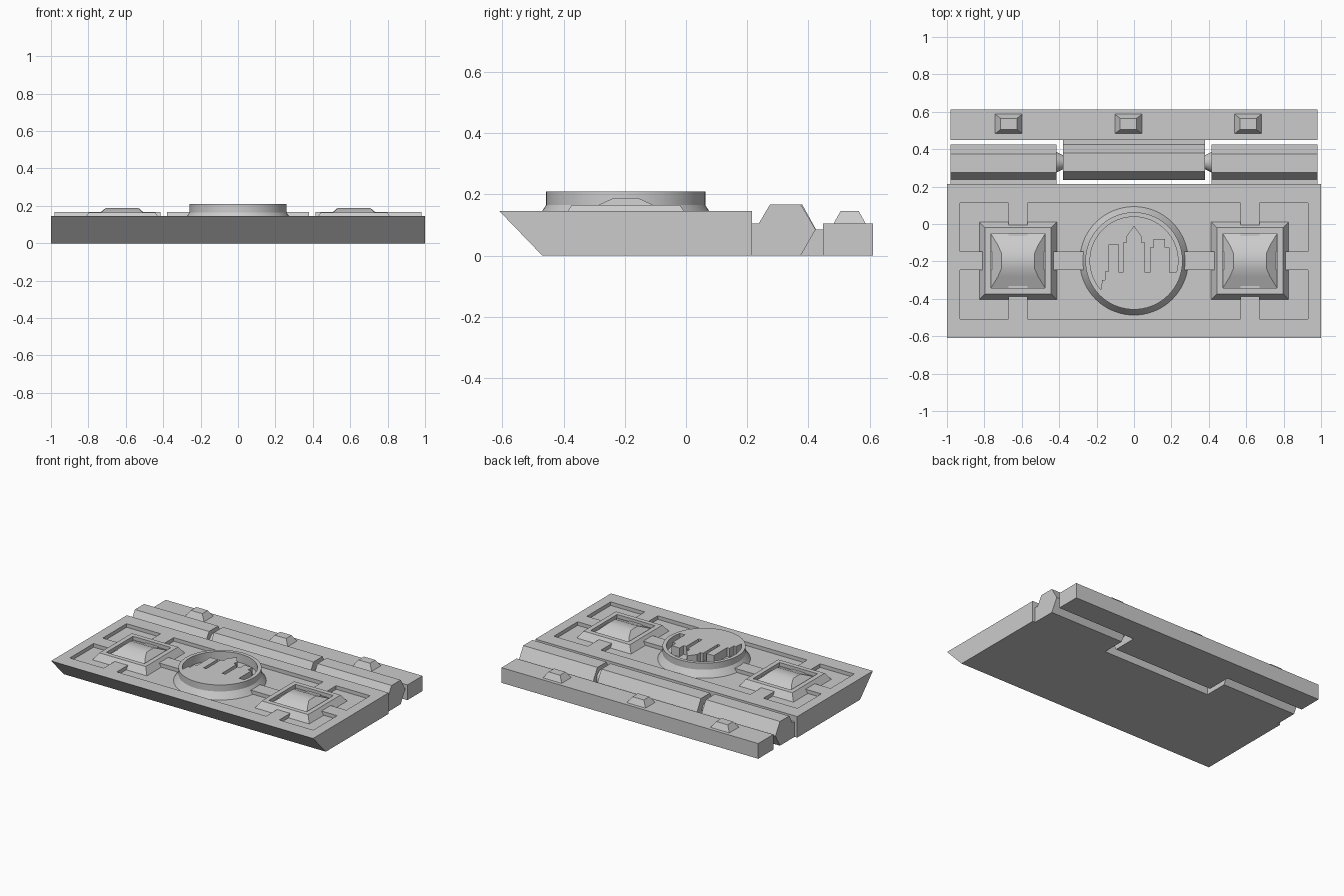
import bpy, bmesh, math
from math import cos, sin, radians

if "Cube" in bpy.data.objects:
    bpy.data.objects.remove(bpy.data.objects["Cube"])

grey = bpy.data.materials.new("plain_grey")
grey.use_nodes = True
COLOUR = (0.6, 0.6, 0.6, 1)
grey.diffuse_color = COLOUR
grey.node_tree.nodes["Principled BSDF"].inputs["Base Color"].default_value = COLOUR

CY = -0.197      # centre line of the plate
FLOOR = 0.12     # floor of the sunken panels
TOP = 0.145      # top of the plate


def finish(name, bm, smooth=False):
    bmesh.ops.recalc_face_normals(bm, faces=bm.faces)
    mesh = bpy.data.meshes.new(name)
    bm.to_mesh(mesh)
    bm.free()
    mesh.materials.append(grey)
    ob = bpy.data.objects.new(name, mesh)
    bpy.context.collection.objects.link(ob)
    if smooth:
        bpy.ops.object.select_all(action="DESELECT")
        ob.select_set(True)
        bpy.context.view_layer.objects.active = ob
        bpy.ops.object.shade_smooth_by_angle(angle=radians(35))
    return ob


def loft(name, rings, smooth=False, cap=True):
    """Skin a stack of closed rings and cap both ends."""
    bm = bmesh.new()
    loops = [[bm.verts.new(p) for p in ring] for ring in rings]
    for a, b in zip(loops, loops[1:]):
        for i in range(len(a)):
            j = (i + 1) % len(a)
            bm.faces.new((a[i], a[j], b[j], b[i]))
    if cap:
        bm.faces.new(loops[0])
        bm.faces.new(loops[-1])
    return finish(name, bm, smooth)


def rect(cx, cy, hx, hy, z):
    return [(cx + sx * hx, cy + sy * hy, z)
            for sx, sy in ((-1, -1), (1, -1), (1, 1), (-1, 1))]


def circle(r, z, n=72):
    return [(r * cos(i * math.tau / n), CY + r * sin(i * math.tau / n), z)
            for i in range(n)]


def bar(name, profile, x0, x1):
    """Run a (y, z) profile along x."""
    return loft(name, [[(x, y, z) for y, z in profile] for x in (x0, x1)])


def prism(name, outline, z0, z1):
    return loft(name, [[(x, y, z) for x, y in outline] for z in (z0, z1)])


def cut(ob, cutter):
    mod = ob.modifiers.new("cut", "BOOLEAN")
    mod.operation = "DIFFERENCE"
    mod.solver = "EXACT"
    mod.object = cutter
    cutter.hide_render = True
    cutter.hide_set(True)
    bpy.ops.object.select_all(action="DESELECT")
    ob.select_set(True)
    bpy.context.view_layer.objects.active = ob
    bpy.ops.object.modifier_apply(modifier=mod.name)
    bpy.data.objects.remove(cutter)


# Main plate with undercut front edge
plate = bar("main_plate", [(-0.47, 0), (0.215, 0), (0.215, TOP), (-0.61, TOP)], -1, 1)

# Sunken centre panel, notched by the two bridges
quarter = [(0.57, 0.31), (0.57, 0.05), (0.2, 0.05)]
outline = []
for sx, sy, step in ((1, 1, 1), (1, -1, -1), (-1, -1, 1), (-1, 1, -1)):
    outline += [(sx * x, CY + sy * y) for x, y in quarter[::step]]
cut(plate, prism("panel_cutter", outline, FLOOR, 0.3))

# Sunken corner panels
for sx in (-1, 1):
    for sy in (-1, 1):
        x, y = sx * 0.8, CY + sy * 0.18
        cut(plate, loft("corner_cutter", [rect(x, y, 0.13, 0.13, z) for z in (FLOOR, 0.3)]))

# Square frames with domed hip inserts
for side, cx in (("right", -0.62), ("left", 0.62)):
    steps = [(0.207, FLOOR - 0.01), (0.207, FLOOR), (0.177, 0.165), (0.145, 0.165), (0.145, 0.135)]
    loft(side + "_frame", [rect(cx, CY, h, h, z) for h, z in steps])
    bm = bmesh.new()
    rows = [(0.145, 0.14, 0.145), (0.085, 0.167, 0.108), (0.04, 0.188, 0.088)]
    rows = [(-y, z, h) for y, z, h in rows] + [(y, z, h) for y, z, h in rows[::-1]]
    pairs = [[bm.verts.new((cx + s * h, CY + y, z)) for s in (-1, 1)] for y, z, h in rows]
    for a, b in zip(pairs, pairs[1:]):
        bm.faces.new((a[0], a[1], b[1], b[0]))
    for s in (0, 1):
        bm.faces.new([p[s] for p in pairs])
    bm.faces.new((pairs[0][0], pairs[0][1], pairs[-1][1], pairs[-1][0]))
    finish(side + "_hip_insert", bm, True)

# Round medallion with a sunken sky above a raised skyline
medallion = loft("medallion", [circle(r, z) for r, z in
                 ((0.29, FLOOR - 0.01), (0.29, FLOOR), (0.26, 0.165), (0.26, 0.21))])
skyline = [(-0.155, -0.30), (-0.155, -0.255), (-0.135, -0.255), (-0.135, -0.11),
           (-0.08, -0.11), (-0.08, -0.26), (-0.06, -0.26), (-0.06, -0.1), (-0.04, -0.1),
           (-0.04, -0.065), (0, -0.01), (0.04, -0.065), (0.04, -0.1), (0.06, -0.1),
           (0.06, -0.26), (0.085, -0.26), (0.085, -0.125), (0.105, -0.125), (0.105, -0.08),
           (0.165, -0.08), (0.165, -0.125), (0.19, -0.125), (0.19, -0.26)]
arc = [(0.235 * cos(radians(a)), CY + 0.235 * sin(radians(a))) for a in range(-15, 222, 4)]
sky = skyline + arc + [(-0.17, -0.30)]
cut(medallion, prism("sky_cutter", sky, 0.15, 0.3))
bpy.ops.object.shade_smooth_by_angle(angle=radians(20))

# Hinge barrels: outer pair joined to the plate, middle one to the rear bar
outer = [(0.21, 0), (0.21, 0.105), (0.238, 0.105), (0.275, 0.167),
         (0.375, 0.167), (0.424, 0.085), (0.375, 0)]
middle = [(0.28, 0), (0.235, 0.085), (0.28, 0.167), (0.38, 0.167),
          (0.425, 0.085), (0.455, 0.085), (0.455, 0)]
bar("right_hinge_barrel", outer, -0.98, -0.414)
bar("left_hinge_barrel", outer, 0.414, 0.98)
bar("middle_hinge_barrel", middle, -0.38, 0.38)

# Tapered hinge pins
for side, s in (("right", -1), ("left", 1)):
    loft(side + "_hinge_pin", [[(s * x, 0.33 + r * cos(i * math.tau / 24),
                                 0.085 + r * sin(i * math.tau / 24)) for i in range(24)]
                               for x, r in ((0.42, 0.058), (0.375, 0.035))], True)

# Rear bar and its studs
bar("rear_bar", [(0.448, 0), (0.612, 0), (0.612, 0.105), (0.448, 0.105)], -0.98, 0.98)
for name, x in (("right", -0.67), ("middle", -0.03), ("left", 0.61)):
    loft(name + "_stud", [rect(x, 0.535, 0.072, 0.052, 0.1), rect(x, 0.535, 0.072, 0.052, 0.105),
                          rect(x, 0.535, 0.044, 0.03, 0.145)])
